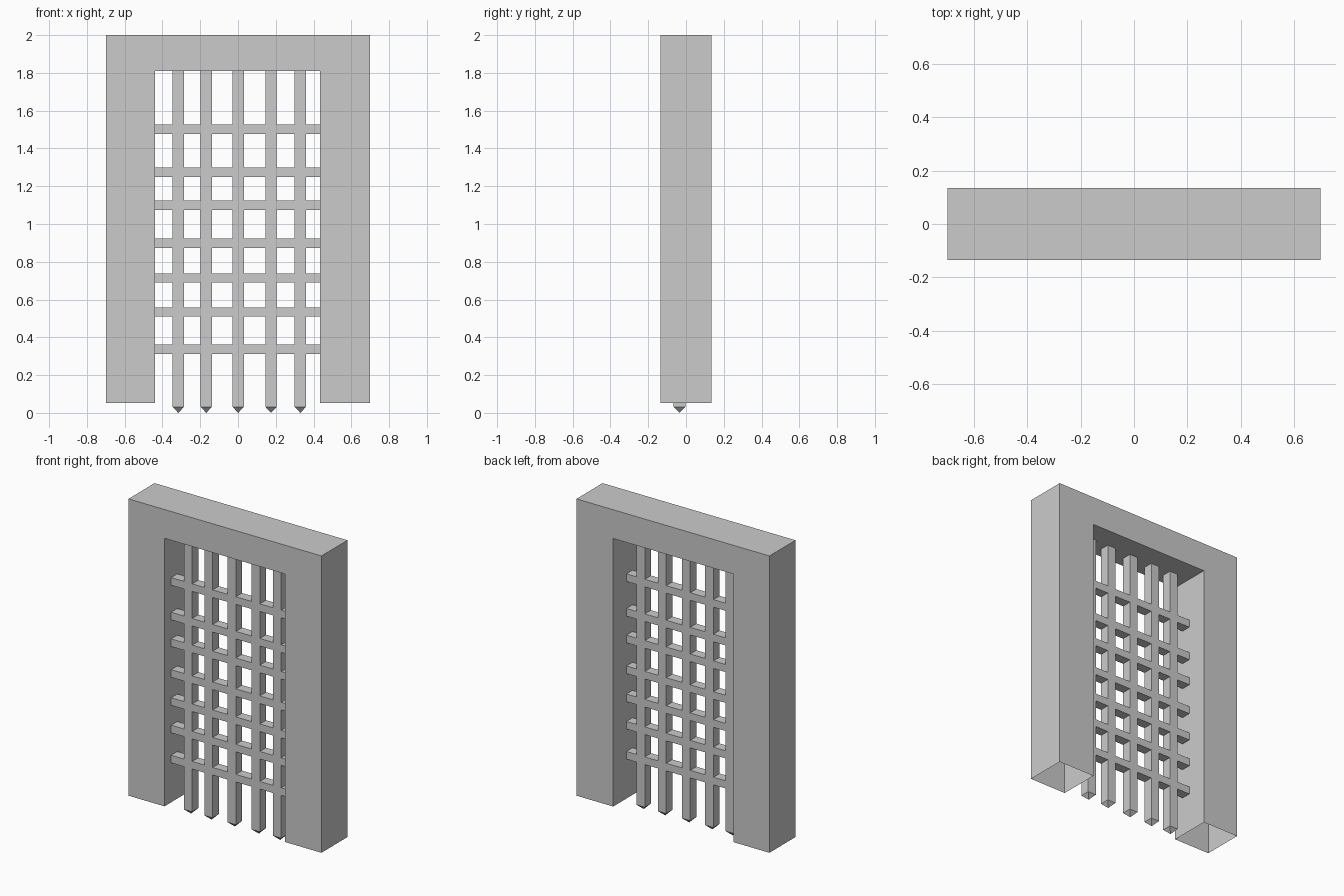
import bpy, bmesh

if "Cube" in bpy.data.objects:
    bpy.data.objects.remove(bpy.data.objects["Cube"])

Y0, Y1 = -0.066, -0.002      # grille depth
BASE, LINTEL = 0.053, 1.811  # bottom of legs, underside of lintel
LEFT, RIGHT = -0.439, 0.434  # opening


def finish(name, bm):
    bmesh.ops.recalc_face_normals(bm, faces=bm.faces)
    mesh = bpy.data.meshes.new(name)
    bm.to_mesh(mesh)
    bm.free()
    obj = bpy.data.objects.new(name, mesh)
    bpy.context.collection.objects.link(obj)
    return obj


def box(bm, x0, x1, y0, y1, z0, z1):
    r = bmesh.ops.create_cube(bm, size=1)
    for v in r["verts"]:
        v.co.x = x1 if v.co.x > 0 else x0
        v.co.y = y1 if v.co.y > 0 else y0
        v.co.z = z1 if v.co.z > 0 else z0
    return r["verts"]


# Gate frame: arch profile extruded in depth, hollow and open under both legs
bm = bmesh.new()
profile = [(-0.7, BASE), (-0.7, 2), (0.7, 2), (0.7, BASE),
           (RIGHT, BASE), (RIGHT, LINTEL), (LEFT, LINTEL), (LEFT, BASE)]
face = bm.faces.new([bm.verts.new((x, -0.135, z)) for x, z in profile])
ext = bmesh.ops.extrude_face_region(bm, geom=[face], use_keep_orig=True)
for v in ext["geom"]:
    if isinstance(v, bmesh.types.BMVert):
        v.co.y = 0.135
bmesh.ops.recalc_face_normals(bm, faces=bm.faces)
feet = [f for f in bm.faces if all(abs(v.co.z - BASE) < 1e-4 for v in f.verts)]
bmesh.ops.delete(bm, geom=feet, context='FACES_ONLY')
finish("gate_frame", bm)

# Upright bars with pyramid points
for i, x in enumerate((-0.316, -0.168, 0.001, 0.175, 0.33)):
    bm = bmesh.new()
    verts = box(bm, x - 0.03, x + 0.03, Y0, Y1, 0.032, LINTEL + 0.002)
    bottom = next(f for f in bm.faces if all(v.co.z < 0.1 for v in f.verts))
    tip = bmesh.ops.poke(bm, faces=[bottom])["verts"][0]
    tip.co.z = 0
    finish(f"upright_bar_{i + 1}", bm)

# Cross bars
for i, z in enumerate((1.502, 1.275, 1.1, 0.898, 0.714, 0.534, 0.337)):
    bm = bmesh.new()
    box(bm, LEFT - 0.002, RIGHT + 0.002, Y0, Y1, z - 0.025, z + 0.025)
    finish(f"cross_bar_{i + 1}", bm)
